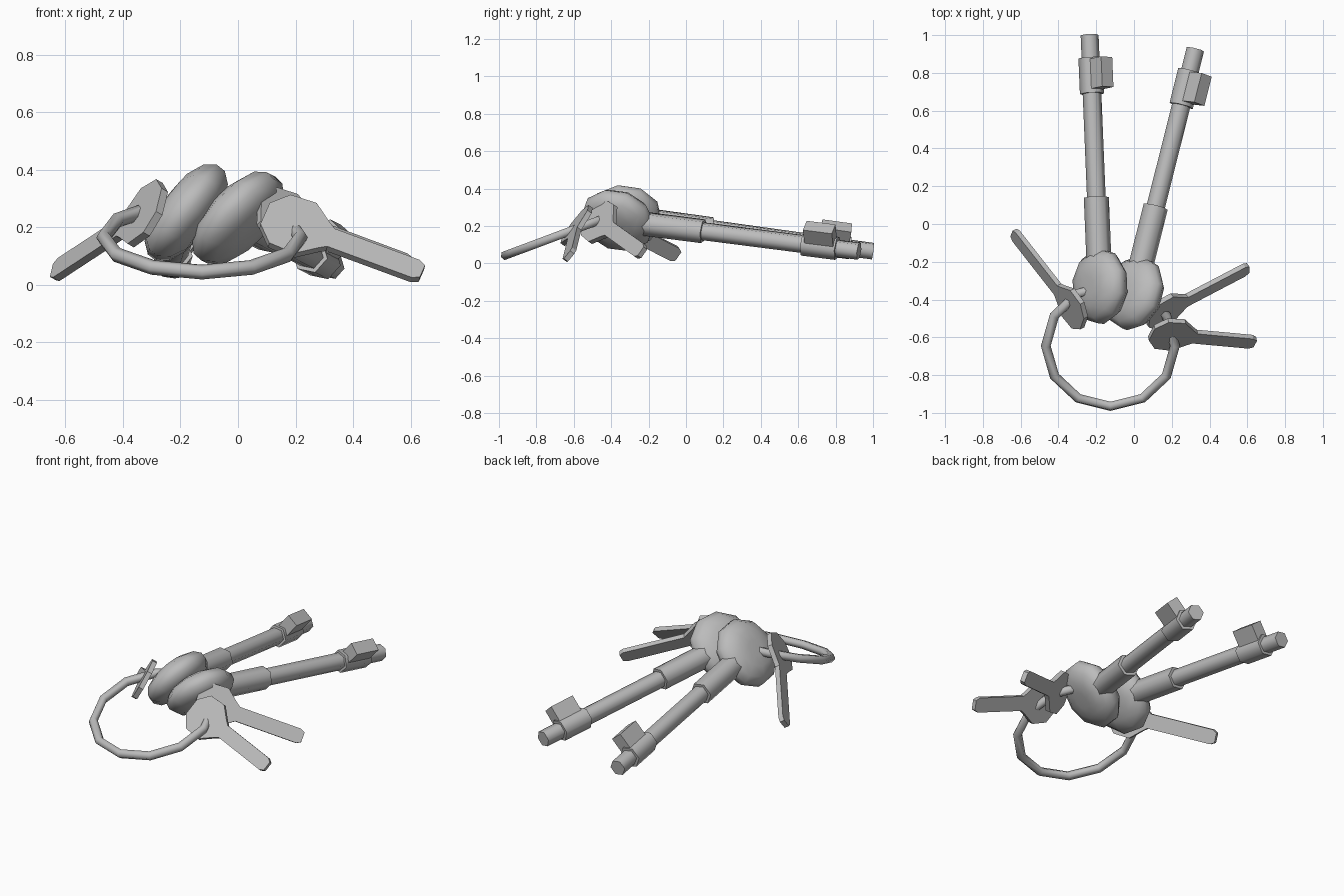
import bpy, bmesh
from math import radians, cos, sin, pi
from mathutils import Vector, Matrix

cube = bpy.data.objects.get("Cube")
if cube:
    bpy.data.objects.remove(cube, do_unlink=True)

metal = bpy.data.materials.new("grey_metal")
metal.use_nodes = True
GREY = (0.5, 0.5, 0.5, 1)
metal.diffuse_color = GREY
metal.node_tree.nodes["Principled BSDF"].inputs["Base Color"].default_value = GREY


def frame(origin, along, side):
    """Matrix with local x on 'along', local y near 'side', local z across."""
    x = Vector(along).normalized()
    y = Vector(side)
    y = (y - x * y.dot(x)).normalized()
    m = Matrix((x, y, x.cross(y))).transposed().to_4x4()
    m.translation = origin
    return m


def finish(bm, name, matrix, smooth=None):
    bmesh.ops.recalc_face_normals(bm, faces=bm.faces)
    mesh = bpy.data.meshes.new(name)
    bm.to_mesh(mesh)
    bm.free()
    obj = bpy.data.objects.new(name, mesh)
    bpy.context.collection.objects.link(obj)
    mesh.transform(matrix)
    mesh.materials.append(metal)
    if smooth:
        bpy.ops.object.select_all(action='DESELECT')
        obj.select_set(True)
        bpy.context.view_layer.objects.active = obj
        bpy.ops.object.shade_smooth_by_angle(angle=radians(smooth))
    return obj


def lathe(name, profile, sides, matrix):
    """Closed solid from (radius, height) pairs turned around local z."""
    bm = bmesh.new()
    rings = [[bm.verts.new((r * cos(2 * pi * i / sides), r * sin(2 * pi * i / sides), h))
              for i in range(sides)] for r, h in profile]
    for a, b in zip(rings, rings[1:]):
        for i in range(sides):
            j = (i + 1) % sides
            bm.faces.new((a[i], a[j], b[j], b[i]))
    bm.faces.new(rings[0])
    bm.faces.new(rings[-1])
    return finish(bm, name, matrix, 65)


def barrel_key(name, centre, tip, roll):
    axis = Vector(tip) - Vector(centre)
    m = frame(centre, axis, (cos(radians(roll)), 0, sin(radians(roll))))
    # rounded disc bow
    half = [(0.05, 0.085), (0.11, 0.08), (0.17, 0.055), (0.2, 0.018)]
    lathe(name + "_bow", half + [(r, -h) for r, h in reversed(half)], 10, m)
    # stepped hexagonal shaft
    steps = [(0.067, 0.1, 0.475), (0.05, 0.475, 1.03),
             (0.065, 1.03, 1.22), (0.048, 1.22, axis.length)]
    profile = [(r, h) for r, low, high in steps for h in (low, high)]
    turn = Matrix.Rotation(pi / 2, 4, 'Y') @ Matrix.Rotation(pi / 6, 4, 'Z')
    lathe(name + "_shaft", profile, 6, m @ turn)
    # bit, in the plane of the bow
    bm = bmesh.new()
    bmesh.ops.create_cube(bm, size=1)
    bmesh.ops.transform(bm, verts=bm.verts,
                        matrix=Matrix.LocRotScale((1.13, 0.07, 0), None, (0.16, 0.135, 0.075)))
    finish(bm, name + "_bit", m)


def flat_key(name, centre, tip, normal):
    axis = Vector(tip) - Vector(centre)
    m = frame(centre, axis, Vector(normal).cross(axis))
    n = axis.length
    half = [(-0.115, 0.05), (-0.06, 0.115), (0.035, 0.12), (0.105, 0.06),
            (0.13, 0.042), (n - 0.02, 0.042), (n + 0.005, 0.028)]
    outline = half + [(x, -y) for x, y in reversed(half)]
    bm = bmesh.new()
    face = bm.faces.new([bm.verts.new((x, y, -0.014)) for x, y in outline])
    up = bmesh.ops.extrude_face_region(bm, geom=[face])["geom"]
    bmesh.ops.translate(bm, vec=(0, 0, 0.028),
                        verts=[v for v in up if isinstance(v, bmesh.types.BMVert)])
    finish(bm, name, m)


# Large barrel keys
barrel_key("right_barrel_key", (-0.18, -0.33, 0.25), (-0.235, 1.0, 0.065), 52)
barrel_key("left_barrel_key", (0.0, -0.365, 0.23), (0.325, 0.925, 0.065), 47)

# Small flat keys
flat_key("right_flat_key", (-0.33, -0.44, 0.245), (-0.635, -0.05, 0.045), (-0.8, -0.38, 0.46))
flat_key("front_flat_key", (0.2, -0.585, 0.2), (0.635, -0.625, 0.04), (0.15, -0.78, 0.58))
flat_key("left_flat_key", (0.17, -0.46, 0.22), (0.6, -0.235, 0.06), (0.53, -0.7, 0.47))

# Tilted ring
bpy.ops.mesh.primitive_torus_add(location=(-0.125, -0.645, 0.163), rotation=(radians(20.5), 0, 0),
                                 major_segments=12, minor_segments=6,
                                 major_radius=0.342, minor_radius=0.026)
ring = bpy.context.object
ring.name = "key_ring"
ring.data.materials.append(metal)
bpy.ops.object.shade_smooth_by_angle(angle=radians(65))
